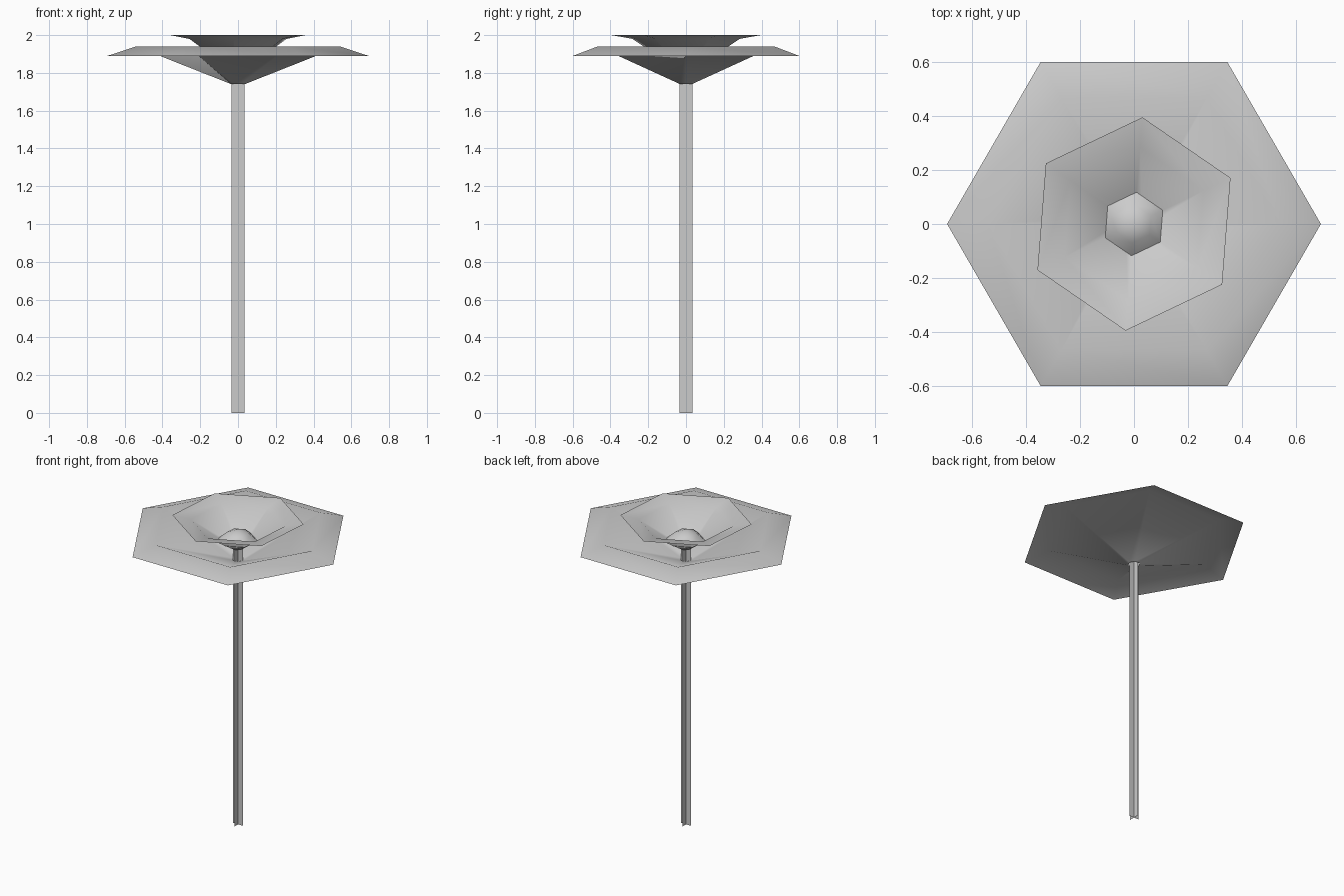
import bpy
import bmesh
from math import cos, sin, radians, tau

cube = bpy.data.objects.get("Cube")
if cube:
    bpy.data.objects.remove(cube, do_unlink=True)

grey = bpy.data.materials.new("plain_grey")
grey.use_nodes = True
colour = (0.6, 0.6, 0.6, 1)
grey.diffuse_color = colour
grey.node_tree.nodes["Principled BSDF"].inputs["Base Color"].default_value = colour


def finish(name, bm, smooth):
    mesh = bpy.data.meshes.new(name)
    bm.to_mesh(mesh)
    bm.free()
    mesh.materials.append(grey)
    for poly in mesh.polygons:
        poly.use_smooth = smooth
    obj = bpy.data.objects.new(name, mesh)
    bpy.context.collection.objects.link(obj)
    return obj


def hex_shell(name, profile, turn=0, sides=6):
    """Open six-sided shell through (radius, height) rings; radius 0 is a tip."""
    bm = bmesh.new()
    rings = []
    for r, z in profile:
        if r == 0:
            rings.append([bm.verts.new((0, 0, z))] * sides)
        else:
            angles = [radians(turn) + tau * i / sides for i in range(sides)]
            rings.append([bm.verts.new((r * cos(a), r * sin(a), z)) for a in angles])
    for low, high in zip(rings, rings[1:]):
        for i in range(sides):
            j = (i + 1) % sides
            corners = [low[i], low[j], high[j], high[i]]
            bm.faces.new(list(dict.fromkeys(corners)))
    # Shells open upward, so the inner side is the front of each face
    for face in bm.faces:
        face.normal_update()
        if face.normal.z < 0:
            face.normal_flip()
    return finish(name, bm, True)


# Stem: two crossed upright strips
bm = bmesh.new()
half, top = 0.035, 1.82
for dx, dy in ((half, 0), (0, half)):
    bm.faces.new([bm.verts.new(p) for p in (
        (-dx, -dy, 0), (dx, dy, 0), (dx, dy, top), (-dx, -dy, top))])
finish("stem", bm, False)

# Outer petals: wide cup with a rim folded downward
hex_shell("outer_petals", [(0.035, 1.74), (0.54, 1.94), (0.692, 1.89)])

# Inner petals: smaller turned cup with a flared lip
hex_shell("inner_petals", [(0.035, 1.815), (0.285, 1.98), (0.396, 2.0)], turn=25.5)

# Flower centre: low pointed dome
hex_shell("flower_centre", [(0.12, 1.868), (0.07, 1.912), (0, 1.938)], turn=25.5)
